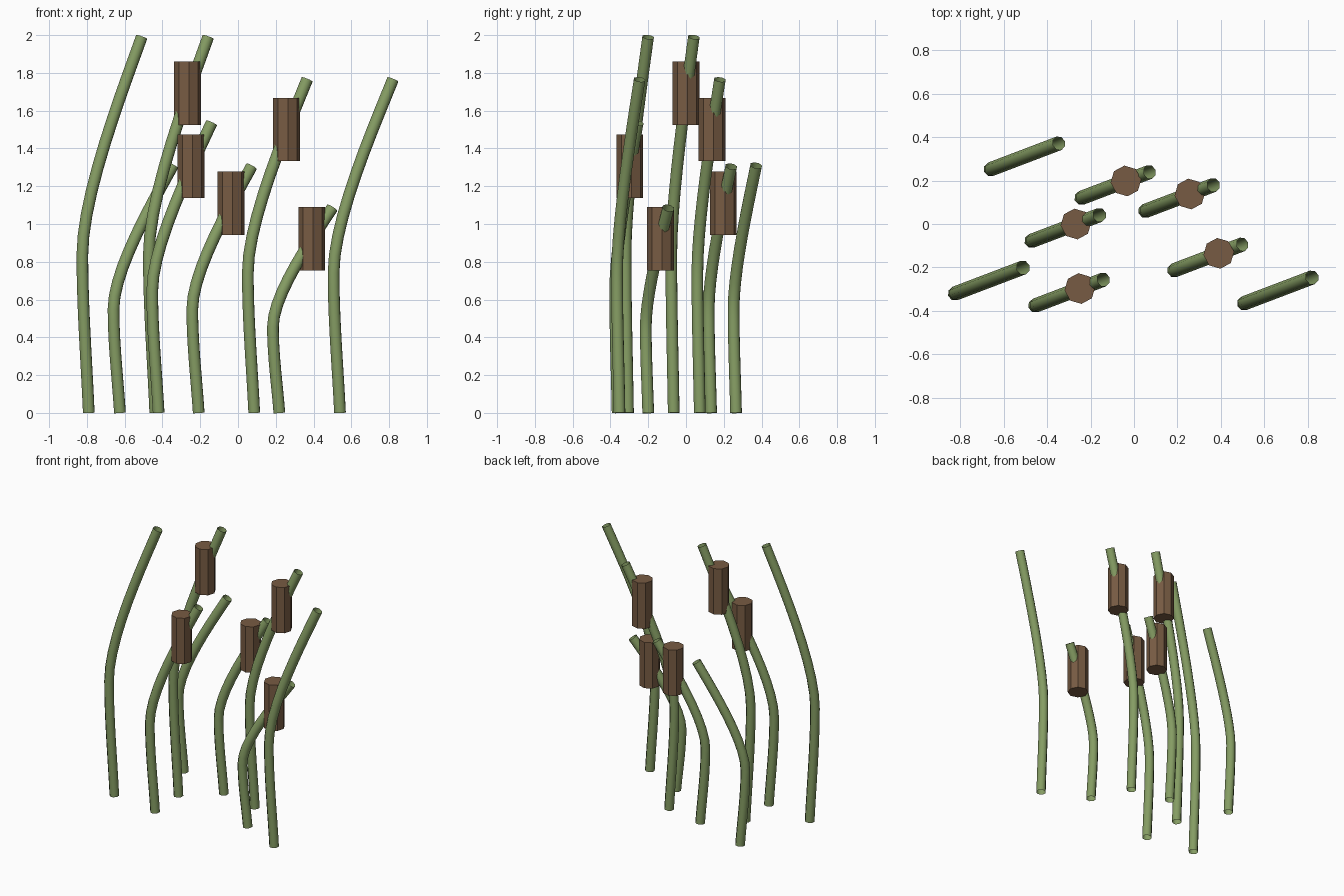
import bpy
import math
from mathutils import Vector

if "Cube" in bpy.data.objects:
    bpy.data.objects.remove(bpy.data.objects["Cube"])

LEAN = Vector((1.0, 0.38, 0.0))      # every reed leans the same way
STEM_R = 0.033
HEAD_R, HEAD_H = 0.071, 0.336


def material(name, rgb):
    m = bpy.data.materials.new(name)
    m.diffuse_color = (*rgb, 1.0)
    m.use_nodes = True
    m.node_tree.nodes["Principled BSDF"].inputs["Base Color"].default_value = m.diffuse_color
    return m


green = material("reed green", (0.235, 0.335, 0.125))
brown = material("seed head brown", (0.185, 0.105, 0.056))


def stem(name, x, y, h):
    """Open-ended bent tube, its curve stretched to height h."""
    def at(offset, level):
        return Vector((x, y, level * h)) + LEAN * offset

    # left handle, point, right handle as (lean offset, relative height)
    knots = [((0.012, -0.14), (0, 0), (-0.012, 0.14)),
             ((-0.034, 0.28), (-0.034, 0.42), (-0.034, 0.58)),
             ((0.18, 0.86), (0.28, 1.0), (0.38, 1.14))]
    curve = bpy.data.curves.new(name, 'CURVE')
    curve.dimensions = '3D'
    curve.resolution_u = 10
    curve.bevel_depth = STEM_R
    curve.bevel_resolution = 2
    curve.use_fill_caps = False
    spline = curve.splines.new('BEZIER')
    spline.bezier_points.add(len(knots) - 1)
    for p, (left, mid, right) in zip(spline.bezier_points, knots):
        p.handle_left_type = p.handle_right_type = 'FREE'
        p.co = at(*mid)
        p.handle_left = at(*left)
        p.handle_right = at(*right)
    curve.materials.append(green)
    ob = bpy.data.objects.new(name, curve)
    bpy.context.collection.objects.link(ob)
    bpy.ops.object.select_all(action='DESELECT')
    ob.select_set(True)
    bpy.context.view_layer.objects.active = ob
    bpy.ops.object.convert(target='MESH')


def seed_head(name, x, y, h):
    """Upright eight-sided seed head near the top of a stem."""
    pos = Vector((x, y, 0.85 * h)) + LEAN * 0.171
    bpy.ops.mesh.primitive_cylinder_add(vertices=8, radius=HEAD_R, depth=HEAD_H,
                                        location=pos,
                                        rotation=(0, 0, math.radians(6)))
    ob = bpy.context.object
    ob.name = name
    ob.data.materials.append(brown)


# base x, base y, height, carries a seed head
reeds = [(-0.79, -0.307, 1.99, False),
         (-0.625, 0.265, 1.31, False),
         (-0.438, -0.065, 1.99, True),
         (-0.42, -0.362, 1.535, True),
         (-0.208, 0.133, 1.305, True),
         (0.086, 0.073, 1.765, True),
         (0.219, -0.20, 1.085, True),
         (0.54, -0.352, 1.765, False)]

for i, (x, y, h, has_head) in enumerate(reeds, 1):
    stem(f"stem_{i}", x, y, h)
    if has_head:
        seed_head(f"seed_head_{i}", x, y, h)
